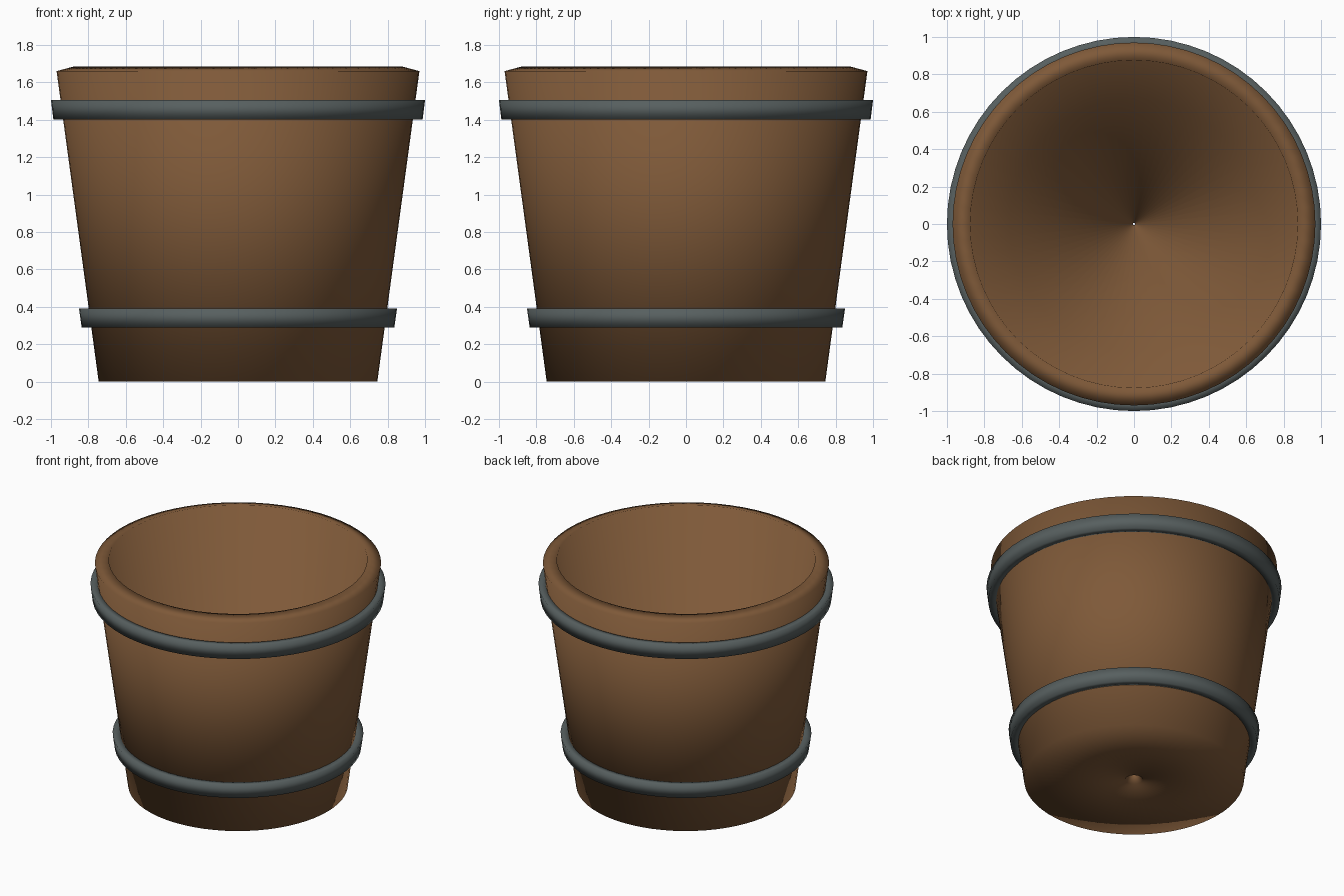
import bpy, bmesh, math

if "Cube" in bpy.data.objects:
    bpy.data.objects.remove(bpy.data.objects["Cube"])

SEGMENTS = 64


def material(name, color):
    mat = bpy.data.materials.new(name)
    mat.diffuse_color = (*color, 1.0)
    mat.use_nodes = True
    mat.node_tree.nodes["Principled BSDF"].inputs["Base Color"].default_value = mat.diffuse_color
    return mat


def lathe(name, profile, mat):
    """Spin a closed (radius, z) profile around the z axis, smooth shaded."""
    bm = bmesh.new()
    rings = []
    for i in range(SEGMENTS):
        a = 2 * math.pi * i / SEGMENTS
        rings.append([bm.verts.new((r * math.cos(a), r * math.sin(a), z))
                      for r, z in profile])
    n = len(profile)
    for i in range(SEGMENTS):
        a, b = rings[i], rings[(i + 1) % SEGMENTS]
        for j in range(n):
            k = (j + 1) % n
            bm.faces.new((a[j], b[j], b[k], a[k])).smooth = True
    bmesh.ops.recalc_face_normals(bm, faces=bm.faces)
    mesh = bpy.data.meshes.new(name)
    bm.to_mesh(mesh)
    bm.free()
    mesh.materials.append(mat)
    obj = bpy.data.objects.new(name, mesh)
    bpy.context.collection.objects.link(obj)
    return obj


wood = material("wood", (0.21, 0.10, 0.04))
iron = material("iron", (0.095, 0.115, 0.115))

# Bucket: tapered wall, sloped rim, floor with a tiny drain hole
lathe("bucket", [(0.06, 0.0), (0.745, 0.0), (0.97, 1.66), (0.876, 1.685),
                 (0.667, 0.09), (0.006, 0.09)], wood)


def hoop(name, z0, z1, outer0, outer1):
    """Tapered band that hugs the bucket wall."""
    wall = lambda z: 0.745 + 0.225 * z / 1.66 - 0.006
    lathe(name, [(wall(z0), z0), (outer0, z0), (outer1, z1), (wall(z1), z1)], iron)


# Metal hoops
hoop("lower_hoop", 0.29, 0.39, 0.836, 0.85)
hoop("upper_hoop", 1.40, 1.505, 0.987, 1.0)
